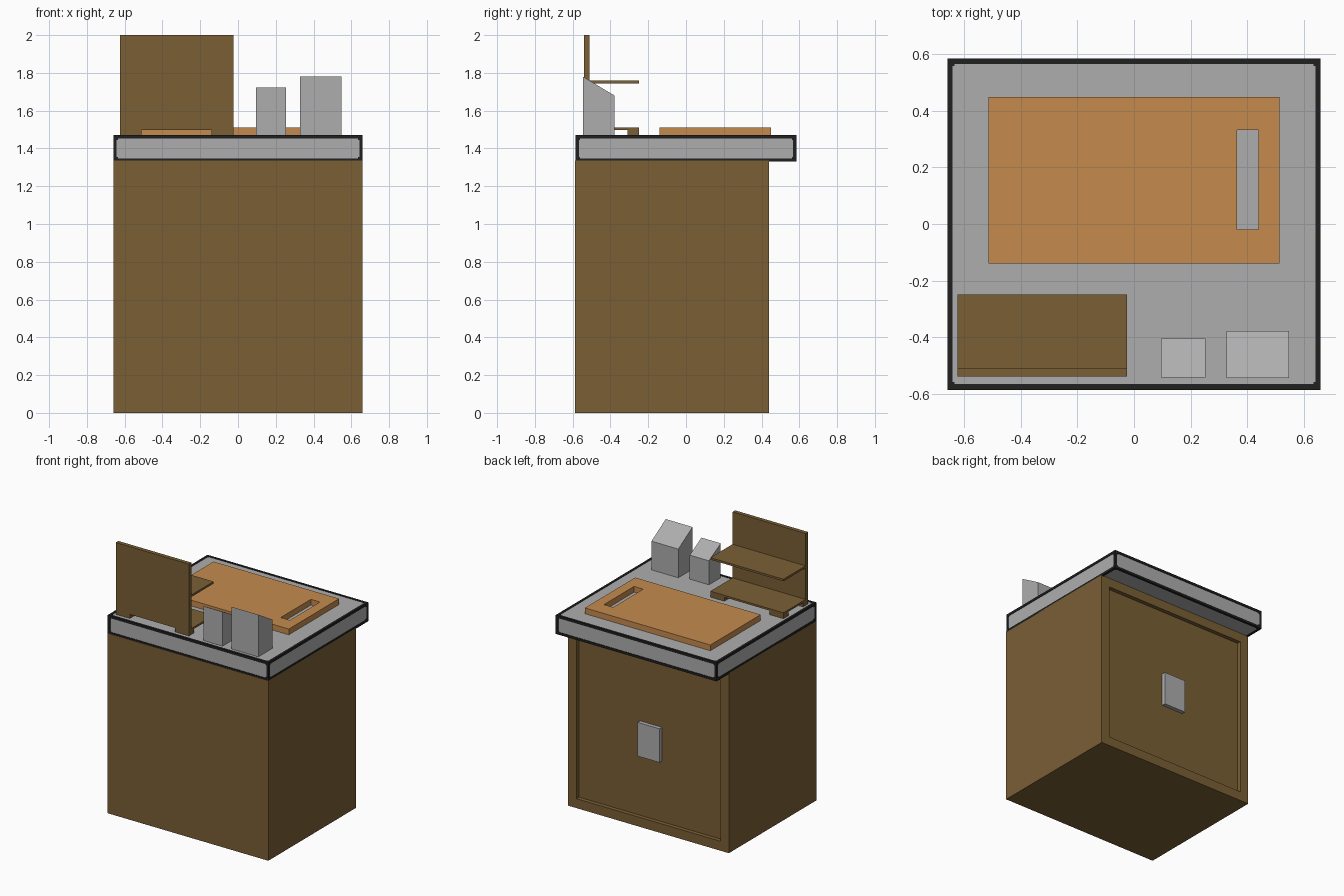
import bpy, bmesh
from mathutils import Vector

if "Cube" in bpy.data.objects:
    bpy.data.objects.remove(bpy.data.objects["Cube"])


def material(name, rgb):
    m = bpy.data.materials.new(name)
    m.diffuse_color = (*rgb, 1)
    m.use_nodes = True
    m.node_tree.nodes["Principled BSDF"].inputs["Base Color"].default_value = m.diffuse_color
    return m


WOOD = material("dark wood", (0.195, 0.114, 0.036))
BOARD = material("light wood", (0.558, 0.258, 0.076))
GREY = material("grey", (0.423, 0.423, 0.423))
BLACK = material("black", (0.014, 0.014, 0.014))


def finish(name, bm, mat):
    bmesh.ops.recalc_face_normals(bm, faces=bm.faces)
    me = bpy.data.meshes.new(name)
    bm.to_mesh(me)
    bm.free()
    me.materials.append(mat)
    ob = bpy.data.objects.new(name, me)
    bpy.context.collection.objects.link(ob)
    return ob


def add_box(bm, x, y, z):
    verts = bmesh.ops.create_cube(bm, size=1)["verts"]
    for v in verts:
        v.co = Vector([r[0] if c < 0 else r[1] for c, r in zip(v.co, (x, y, z))])
    return verts


def box(name, x, y, z, mat):
    bm = bmesh.new()
    add_box(bm, x, y, z)
    return finish(name, bm, mat)


# Cabinet with a recessed door panel on the back
bm = bmesh.new()
add_box(bm, (-0.66, 0.66), (-0.587, 0.44), (0, 1.335))
bm.normal_update()
door = max(bm.faces, key=lambda f: f.normal.y)
bmesh.ops.inset_region(bm, faces=[door], thickness=0.07, use_even_offset=True)
bmesh.ops.inset_region(bm, faces=[door], thickness=0, depth=-0.03)
finish("cabinet", bm, WOOD)
box("door_handle", (-0.09, 0.09), (0.405, 0.439), (0.52, 0.77), GREY)

# Countertop slab
box("countertop", (-0.656, 0.656), (-0.581, 0.581), (1.333, 1.467), GREY)

# Black trim along all twelve edges, with slightly larger corner blocks
lim = ((-0.66, 0.66), (-0.585, 0.585), (1.33, 1.47))


def edge_range(axis, side, t):
    lo, hi = lim[axis]
    return (hi - t, hi) if side else (lo, lo + t)


bm = bmesh.new()
for axis in range(3):
    for a in (0, 1):
        for b in (0, 1):
            r = [None] * 3
            r[axis] = lim[axis]
            r[(axis + 1) % 3] = edge_range((axis + 1) % 3, a, 0.018)
            r[(axis + 2) % 3] = edge_range((axis + 2) % 3, b, 0.018)
            add_box(bm, *r)
for i in range(8):
    add_box(bm, *[edge_range(k, i >> k & 1, 0.025) for k in range(3)])
finish("countertop_trim", bm, BLACK)

# Cutting board: a ring of four quads around the slot, extruded up
bm = bmesh.new()


def rect(x0, x1, y0, y1):
    return [bm.verts.new((x, y, 1.467)) for x, y in ((x0, y0), (x1, y0), (x1, y1), (x0, y1))]


outer = rect(-0.515, 0.515, -0.14, 0.45)
inner = rect(0.365, 0.44, -0.02, 0.333)
ring = [bm.faces.new((outer[i], outer[(i + 1) % 4], inner[(i + 1) % 4], inner[i])) for i in range(4)]
ext = bmesh.ops.extrude_face_region(bm, geom=ring, use_keep_orig=True)
for v in ext["geom"]:
    if isinstance(v, bmesh.types.BMVert):
        v.co.z = 1.51
finish("cutting_board", bm, BOARD)

# Rack: back panel, two shelves and four feet
X = (-0.625, -0.025)
box("rack_panel", X, (-0.54, -0.51), (1.497, 2.0), WOOD)
for name, z in (("lower_shelf", (1.497, 1.511)), ("upper_shelf", (1.745, 1.76))):
    box(name, X, (-0.512, -0.25), z, WOOD)
for side, x in (("left", (-0.625, -0.51)), ("right", (-0.14, -0.025))):
    for end, y in (("front", (-0.54, -0.48)), ("back", (-0.31, -0.25))):
        box(f"rack_foot_{end}_{side}", x, y, (1.467, 1.498), WOOD)


# Canisters with tops sloping down towards the back
def canister(name, x, y, z_front, z_back):
    bm = bmesh.new()
    for v in add_box(bm, x, y, (1.467, z_front)):
        if v.co.z > 1.5 and v.co.y > y[0] + 0.01:
            v.co.z = z_back
    finish(name, bm, GREY)


canister("small_canister", (0.095, 0.253), (-0.543, -0.405), 1.722, 1.645)
canister("large_canister", (0.328, 0.548), (-0.545, -0.378), 1.78, 1.68)
